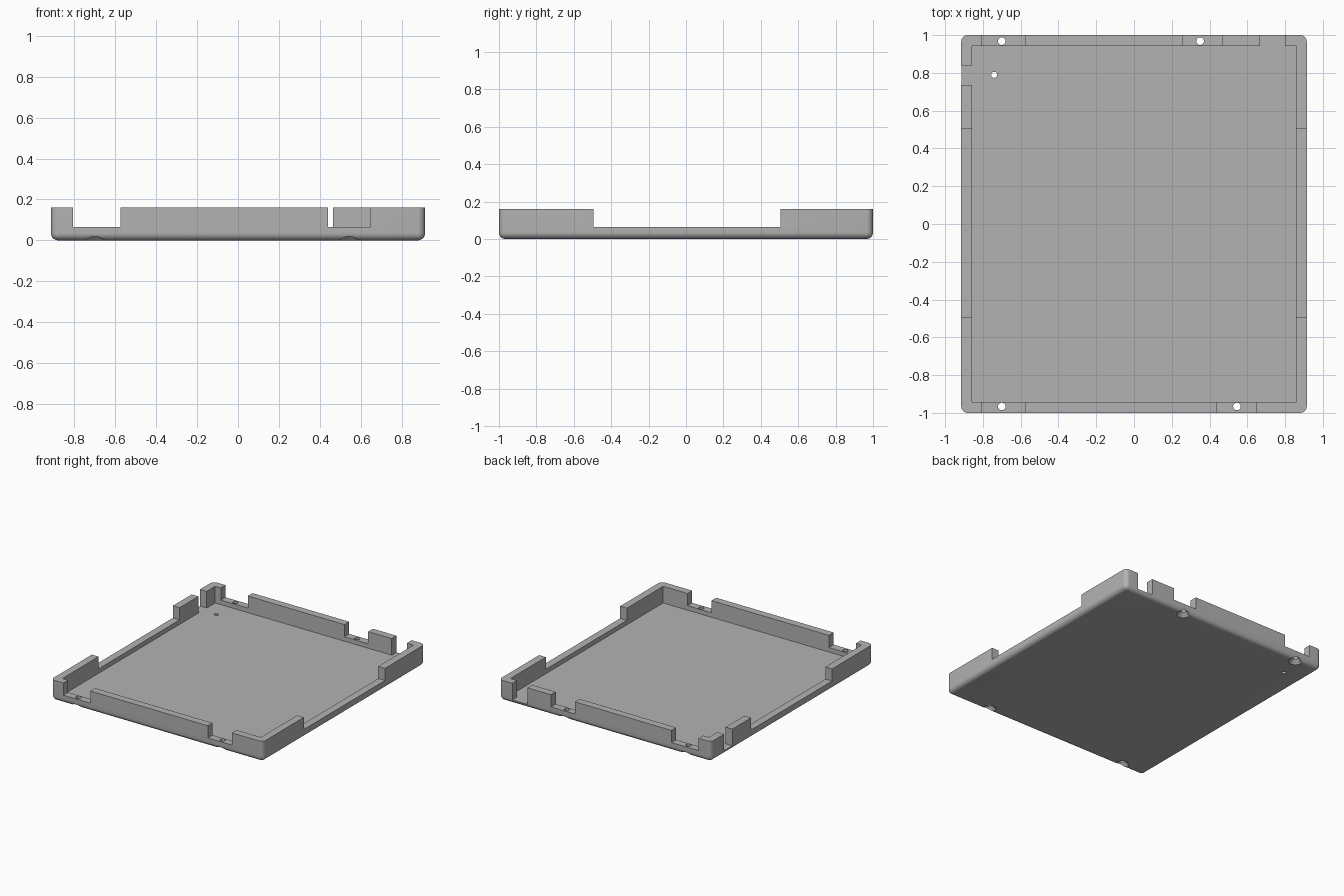
import bpy, bmesh

if "Cube" in bpy.data.objects:
    bpy.data.objects.remove(bpy.data.objects["Cube"], do_unlink=True)

HX, HY, H = 0.915, 1.0, 0.16     # half sizes and height
WALL, ROUND = 0.058, 0.035
FLOOR, LEDGE = 0.03, 0.065
IX, IY = HX - WALL, HY - WALL    # inner half sizes

grey = bpy.data.materials.new("grey plastic")
grey.use_nodes = True
colour = (0.45, 0.45, 0.45, 1)
grey.diffuse_color = colour
grey.node_tree.nodes["Principled BSDF"].inputs["Base Color"].default_value = colour


def make_object(name, bm):
    mesh = bpy.data.meshes.new(name)
    bm.to_mesh(mesh)
    bm.free()
    mesh.materials.append(grey)
    obj = bpy.data.objects.new(name, mesh)
    bpy.context.collection.objects.link(obj)
    return obj


def box(x0, x1, y0, y1, z0, z1):
    bm = bmesh.new()
    bmesh.ops.create_cube(bm, size=1)
    for v in bm.verts:
        v.co = (x1 if v.co.x > 0 else x0, y1 if v.co.y > 0 else y0, z1 if v.co.z > 0 else z0)
    return bm


def cone(x, y, r0, r1, z0, z1):
    bm = bmesh.new()
    bmesh.ops.create_cone(bm, cap_ends=True, segments=32, radius1=r0, radius2=r1, depth=z1 - z0)
    bmesh.ops.translate(bm, verts=bm.verts, vec=(x, y, (z0 + z1) / 2))
    return bm


# Outer shell: block with rounded bottom rim and corner edges
bm = box(-HX, HX, -HY, HY, 0, H)
rim = [e for e in bm.edges if sum(v.co.z for v in e.verts) < 1.5 * H]
bmesh.ops.bevel(bm, geom=rim, offset=ROUND, offset_type='OFFSET', segments=8,
                profile=0.5, affect='EDGES', clamp_overlap=True)
tray = make_object("tray", bm)
bpy.context.view_layer.objects.active = tray
tray.select_set(True)


def cut(bm):
    cutter = make_object("cutter", bm)
    cutter.hide_render = True
    mod = tray.modifiers.new("cut", 'BOOLEAN')
    mod.operation = 'DIFFERENCE'
    mod.solver = 'EXACT'
    mod.object = cutter
    bpy.ops.object.modifier_apply(modifier=mod.name)
    bpy.data.objects.remove(cutter, do_unlink=True)


# Inner pocket
cut(box(-IX, IX, -IY, IY, FLOOR, 1))

# Notches in front and back walls
E = 0.02
for x0, x1 in ((-0.808, -0.575), (0.44, 0.647)):
    cut(box(x0, x1, -HY - E, -IY + E, LEDGE, 1))
for x0, x1, z in ((-0.808, -0.575, LEDGE), (0.26, 0.465, LEDGE), (0.668, 0.80, FLOOR)):
    cut(box(x0, x1, IY - E, HY + E, z, 1))

# Notches in side walls
for s in (-1, 1):
    a, b = sorted((s * (IX - E), s * (HX + E)))
    cut(box(a, b, -0.495, 0.505, LEDGE, 1))
cut(box(-HX - E, -IX + E, 0.735, 0.838, FLOOR, 1))

# Countersunk screw holes in the ledges
for x, y in ((-0.70, 0.968), (0.35, 0.968), (-0.70, -0.966), (0.545, -0.966)):
    cut(cone(x, y, 0.06, 0.02, -0.01, 0.03))
    cut(cone(x, y, 0.02, 0.02, -0.1, 0.2))

# Small hole through the floor
cut(cone(-0.74, 0.79, 0.016, 0.016, -0.1, 0.2))

bpy.ops.object.shade_smooth_by_angle(angle=0.5)
